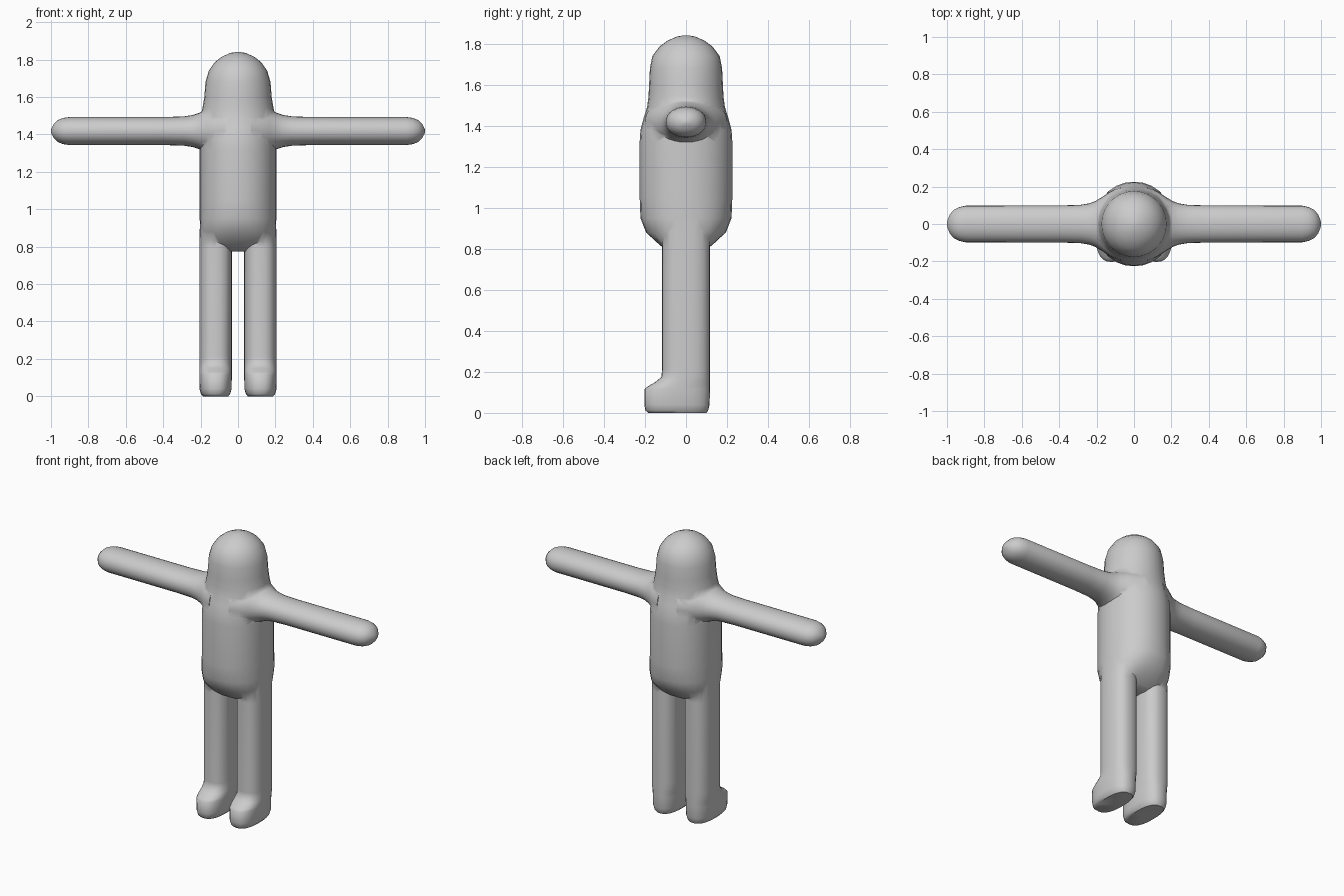
import bpy, bmesh, math
from mathutils import Vector

if "Cube" in bpy.data.objects:
    bpy.data.objects.remove(bpy.data.objects["Cube"])

SEGMENTS = 28

grey = bpy.data.materials.new("plain_grey")
grey.diffuse_color = (0.6, 0.6, 0.6, 1)
grey.use_nodes = True
grey.node_tree.nodes["Principled BSDF"].inputs["Base Color"].default_value = grey.diffuse_color


def oval(a, b, power):
    """Rounded outline with half sizes a and b."""
    pts = []
    for i in range(SEGMENTS):
        t = 2 * math.pi * i / SEGMENTS
        c, s = math.cos(t), math.sin(t)
        pts.append((a * math.copysign(abs(c) ** (2 / power), c),
                    b * math.copysign(abs(s) ** (2 / power), s)))
    return pts


def loft(name, rings):
    """Skin a closed solid through rings of points."""
    bm = bmesh.new()
    loops = [[bm.verts.new(p) for p in ring] for ring in rings]
    for low, high in zip(loops, loops[1:]):
        for i in range(SEGMENTS):
            j = (i + 1) % SEGMENTS
            bm.faces.new((low[i], low[j], high[j], high[i]))
    bm.faces.new(loops[0][::-1])
    bm.faces.new(loops[-1])
    bmesh.ops.recalc_face_normals(bm, faces=bm.faces)
    mesh = bpy.data.meshes.new(name)
    bm.to_mesh(mesh)
    bm.free()
    mesh.materials.append(grey)
    obj = bpy.data.objects.new(name, mesh)
    bpy.context.collection.objects.link(obj)
    return obj


# Torso and head: height, half width, half depth, roundness
torso_profile = [
    (0.775, 0.13, 0.06, 2.3), (0.79, 0.175, 0.09, 2.3), (0.82, 0.195, 0.13, 2.3),
    (0.88, 0.202, 0.195, 2.3), (0.95, 0.205, 0.222, 2.2), (1.05, 0.205, 0.226, 2.1),
    (1.32, 0.205, 0.226, 2.1), (1.38, 0.205, 0.222, 2), (1.44, 0.205, 0.206, 2),
    (1.49, 0.203, 0.19, 2), (1.54, 0.19, 0.183, 2), (1.60, 0.18, 0.18, 2),
    (1.68, 0.174, 0.176, 2), (1.74, 0.156, 0.164, 2), (1.785, 0.125, 0.13, 2),
    (1.815, 0.087, 0.09, 2), (1.835, 0.042, 0.045, 2), (1.841, 0.01, 0.01, 2),
]
body = loft("body", [[(x, y, z) for x, y in oval(a, b, p)]
                     for z, a, b, p in torso_profile])

# Leg and foot: height, half width, front depth, back depth
leg_profile = [
    (0.0, 0.068, -0.185, 0.10), (0.012, 0.078, -0.198, 0.108),
    (0.04, 0.086, -0.203, 0.115), (0.115, 0.087, -0.203, 0.117),
    (0.13, 0.087, -0.185, 0.117), (0.15, 0.087, -0.15, 0.117),
    (0.175, 0.087, -0.12, 0.117), (0.21, 0.087, -0.117, 0.117),
    (0.80, 0.087, -0.117, 0.117), (0.95, 0.083, -0.113, 0.113),
]

# Arm with flared shoulder: distance out, half depth, half height
arm_profile = [
    (0.07, 0.20, 0.135), (0.13, 0.172, 0.125), (0.17, 0.145, 0.115),
    (0.205, 0.123, 0.098), (0.24, 0.11, 0.086), (0.29, 0.102, 0.078),
    (0.40, 0.099, 0.075), (0.90, 0.098, 0.075), (0.935, 0.09, 0.070),
    (0.965, 0.075, 0.058), (0.985, 0.05, 0.038), (0.997, 0.02, 0.015),
    (1.0, 0.005, 0.004),
]

limbs = []
for side, word in ((-1, "left"), (1, "right")):
    limbs.append(loft(word + "_leg", [
        [(side * 0.12 + x, (front + back) / 2 + y, z)
         for x, y in oval(a, (back - front) / 2, 2.5)]
        for z, a, front, back in leg_profile]))
    limbs.append(loft(word + "_arm", [
        [(side * d, y, 1.418 + z) for y, z in oval(a, b, 2.1)]
        for d, a, b in arm_profile]))

# Fuse limbs into one continuous body
for limb in limbs:
    mod = body.modifiers.new("join_" + limb.name, 'BOOLEAN')
    mod.operation = 'UNION'
    mod.solver = 'EXACT'
    mod.object = limb
bpy.context.view_layer.objects.active = body
body.select_set(True)
for mod in list(body.modifiers):
    bpy.ops.object.modifier_apply(modifier=mod.name)
for limb in limbs:
    bpy.data.objects.remove(limb)

bpy.ops.object.shade_smooth_by_angle(angle=math.radians(50))
